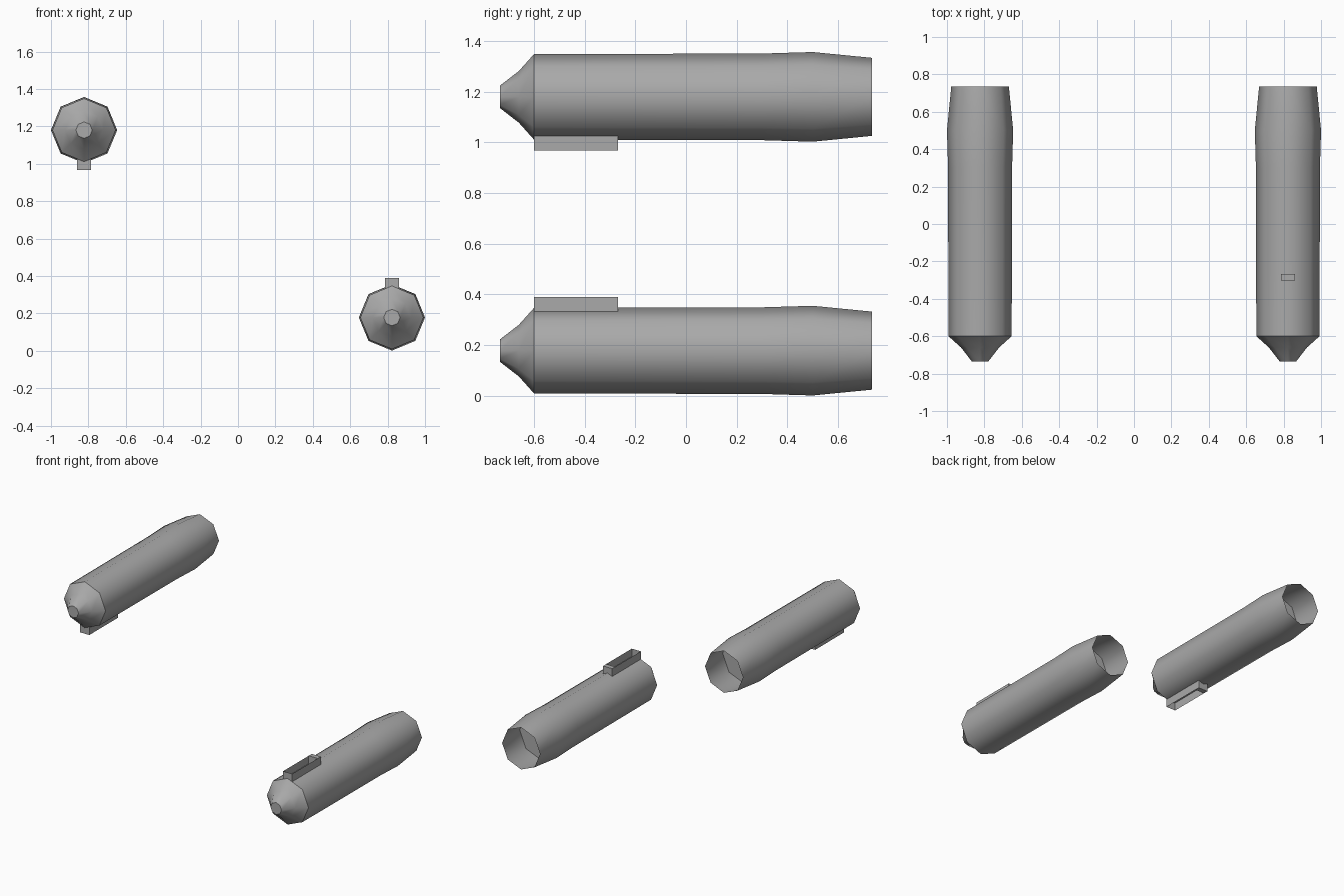
import bpy, bmesh
from math import cos, sin, pi, radians
from mathutils import Vector

if "Cube" in bpy.data.objects:
    bpy.data.objects.remove(bpy.data.objects["Cube"])

grey = bpy.data.materials.new("grey metal")
grey.use_nodes = True
COLOUR = (0.4, 0.4, 0.4, 1)
grey.diffuse_color = COLOUR
grey.node_tree.nodes["Principled BSDF"].inputs["Base Color"].default_value = COLOUR
SIDES = 8


def finish(name, bm, angle=None):
    mesh = bpy.data.meshes.new(name)
    bm.to_mesh(mesh)
    bm.free()
    mesh.materials.append(grey)
    obj = bpy.data.objects.new(name, mesh)
    bpy.context.collection.objects.link(obj)
    if angle:
        bpy.ops.object.select_all(action='DESELECT')
        obj.select_set(True)
        bpy.context.view_layer.objects.active = obj
        bpy.ops.object.shade_smooth_by_angle(angle=radians(angle))


def lathe(name, centre, profile, cap=False):
    """Eight-sided tube along y from (y, radius) pairs."""
    bm = bmesh.new()
    rings = [[bm.verts.new((centre.x + r * cos(2 * pi * i / SIDES), y,
                            centre.z + r * sin(2 * pi * i / SIDES)))
              for i in range(SIDES)] for y, r in profile]
    for a, b in zip(rings, rings[1:]):
        for i in range(SIDES):
            j = (i + 1) % SIDES
            bm.faces.new((a[i], a[j], b[j], b[i]))
    if cap:
        bm.faces.new(rings[0])
    if len(rings) > 1:
        bmesh.ops.recalc_face_normals(bm, faces=bm.faces)
        # Open shells: make the side walls face away from the axis
        f = bm.faces[:][0]
        out = f.calc_center_median() - centre
        out.y = 0
        if f.normal.dot(out) < 0:
            bmesh.ops.reverse_faces(bm, faces=bm.faces)
    else:
        bmesh.ops.reverse_faces(bm, faces=bm.faces)
    finish(name, bm, 48)


def rail(name, centre, up):
    """Open channel of thin walls with a solid block at its rear end."""
    half, low, high = 0.037, 0.155, 0.212
    front, stop, back = -0.6, -0.303, -0.268
    bm = bmesh.new()

    def quad(*points):
        bm.faces.new([bm.verts.new((centre.x + x, y, centre.z + up * z))
                      for x, y, z in points])

    for x in (-half, half):
        quad((x, front, low), (x, back, low), (x, back, high), (x, front, high))
    for y in (front, stop, back):
        quad((-half, y, low), (half, y, low), (half, y, high), (-half, y, high))
    quad((-half, stop, high), (half, stop, high), (half, back, high), (-half, back, high))
    bmesh.ops.remove_doubles(bm, verts=bm.verts, dist=0.0005)
    bmesh.ops.recalc_face_normals(bm, faces=bm.faces)
    finish(name, bm)


# One pod on each side; the rail sits above the low one and below the high one
for side, centre, up in (("left", Vector((0.823, 0, 0.178)), 1),
                         ("right", Vector((-0.823, 0, 1.18)), -1)):
    lathe(side + "_body", centre,
          [(-0.6, 0.169), (0.3, 0.171), (0.5, 0.177), (0.735, 0.154)])
    lathe(side + "_nose", centre,
          [(-0.735, 0.044), (-0.66, 0.102), (-0.6, 0.169)], cap=True)
    lathe(side + "_bulkhead", centre, [(0.5, 0.176)], cap=True)
    rail(side + "_rail", centre, up)
